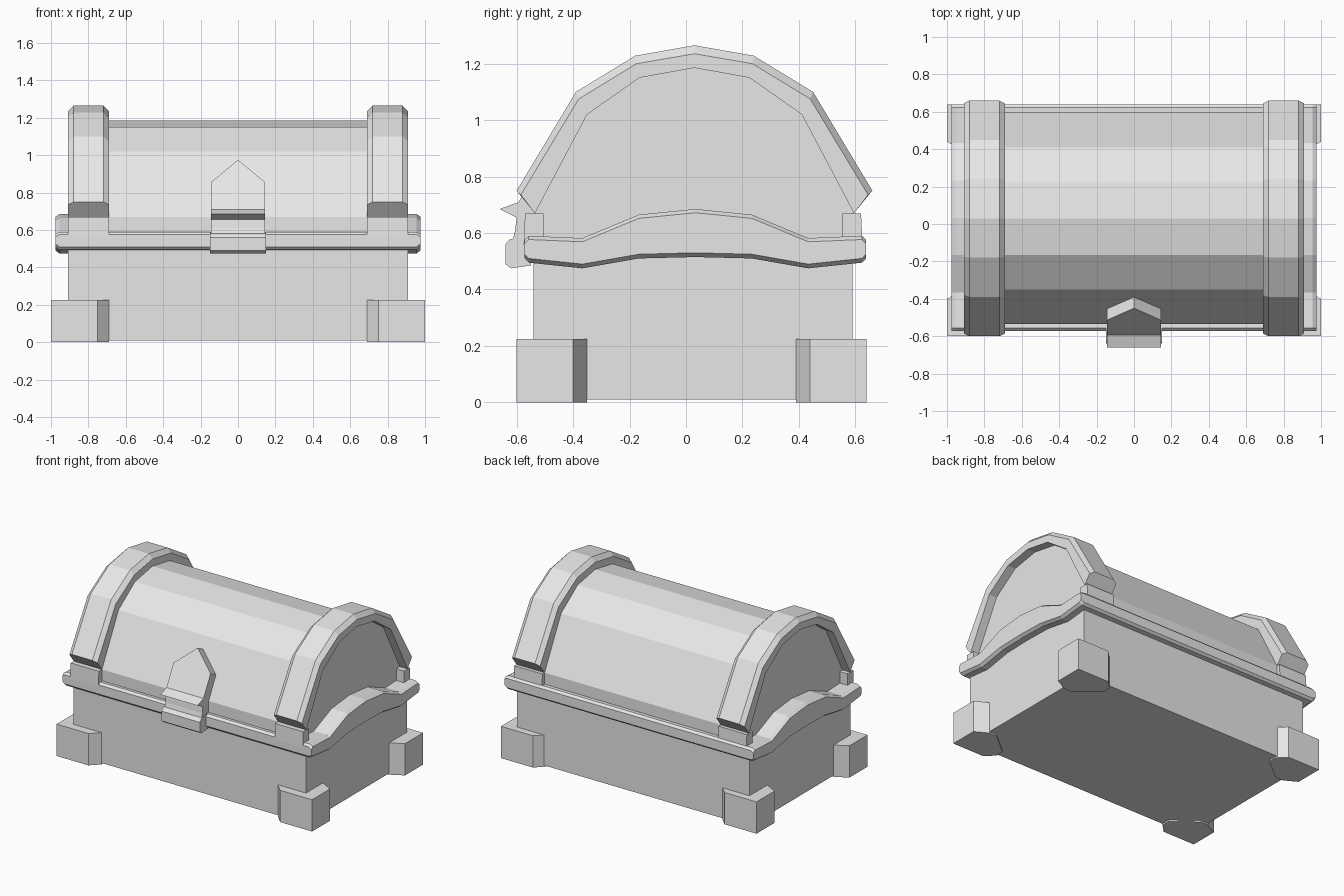
import bpy
import bmesh

cube = bpy.data.objects.get("Cube")
if cube:
    bpy.data.objects.remove(cube)

grey = bpy.data.materials.new("plain grey")
grey.use_nodes = True
grey.diffuse_color = (0.8, 0.8, 0.8, 1)
grey.node_tree.nodes["Principled BSDF"].inputs["Base Color"].default_value = (0.8, 0.8, 0.8, 1)


def loft(name, rings, mirror=(False, False), centre=0.0):
    """Solid through equal-length rings of points, capped at both ends."""
    bm = bmesh.new()
    rows = [[bm.verts.new(p) for p in ring] for ring in rings]
    n = len(rows[0])
    for a, b in zip(rows, rows[1:]):
        for i in range(n):
            j = (i + 1) % n
            bm.faces.new((a[i], a[j], b[j], b[i]))
    bm.faces.new(rows[0])
    bm.faces.new(rows[-1])
    bmesh.ops.recalc_face_normals(bm, faces=bm.faces)
    mesh = bpy.data.meshes.new(name)
    bm.to_mesh(mesh)
    bm.free()
    mesh.materials.append(grey)
    ob = bpy.data.objects.new(name, mesh)
    ob.location.y = centre
    bpy.context.collection.objects.link(ob)
    if any(mirror):
        mod = ob.modifiers.new("Mirror", "MIRROR")
        mod.use_axis = (mirror[0], mirror[1], False)
        mod.use_mirror_merge = False
    return ob


def prism(name, profile, x0, x1, **kw):
    """Side profile of (y, z) points pulled along x."""
    return loft(name, [[(x, y, z) for y, z in profile] for x in (x0, x1)], **kw)


def both_halves(half):
    """Front half of a (distance, z) arc, completed to the back."""
    return [(-d, z) for d, z in half] + [(d, z) for d, z in reversed(half[:-1])]


# Chest body
prism("body", [(-0.565, 0.01), (0.565, 0.01), (0.565, 0.55), (-0.565, 0.55)],
      -0.91, 0.91, centre=0.025)

# Corner feet, with sides tapering into the body
foot = [(-1, -0.62), (-0.75, -0.62), (-0.69, -0.56), (-0.69, -0.5),
        (-0.85, -0.37), (-0.91, -0.37), (-1, -0.42)]
loft("corner_feet", [[(x, y, z) for x, y in foot] for z in (0, 0.225)],
     mirror=(True, True), centre=0.02)

# Rim with a raised wave on each end and thin bevelled edges
wave = [(0.605, 0.575, 0.51), (0.59, 0.59, 0.495), (0.4, 0.582, 0.475),
        (0.2, 0.665, 0.51), (0, 0.685, 0.515)]
stations = [(-d, t, b) for d, t, b in wave] + [(d, t, b) for d, t, b in reversed(wave[:-1])]
rings = []
for y, top, bottom in stations:
    rings.append([(-0.955, y, top), (0.955, y, top), (0.975, y, top - 0.013),
                  (0.975, y, bottom + 0.015), (0.955, y, bottom),
                  (-0.955, y, bottom), (-0.975, y, bottom + 0.015),
                  (-0.975, y, top - 0.013)])
loft("rim", rings, centre=0.033)

# Faceted barrel lid
inner = both_halves([(0.565, 0.67), (0.38, 1.02), (0.195, 1.15), (0, 1.185)])
prism("lid", [(-0.565, 0.54)] + inner + [(0.565, 0.54)], -0.85, 0.85, centre=0.03)

# Bevelled arch bands at the ends of the lid
bevel = both_halves([(0.615, 0.735), (0.41, 1.075), (0.205, 1.2), (0, 1.235)])
outer = both_halves([(0.63, 0.75), (0.42, 1.1), (0.21, 1.228), (0, 1.265)])
loft("arch_bands",
     [[(0.69, *i), (0.69, *b), (0.72, *o), (0.88, *o), (0.91, *b), (0.91, *i)]
      for i, b, o in zip(inner, bevel, outer)],
     mirror=(True, False), centre=0.03)

# Small blocks below the bands
prism("band_blocks", [(-0.6, 0.56), (-0.53, 0.56), (-0.53, 0.67), (-0.595, 0.67)],
      0.69, 0.91, mirror=(True, True), centre=0.025)

# Pointed latch plate lying on the lid slope
plate = [(0, -0.45, 0.975), (0.145, -0.514, 0.855), (0.145, -0.595, 0.705),
         (-0.145, -0.595, 0.705), (-0.145, -0.514, 0.855)]
loft("latch_plate", [plate, [(x, y + 0.075, z - 0.04) for x, y, z in plate]])

# Latch lip and the tongue below it
prism("latch_lip", [(-0.592, 0.71), (-0.66, 0.685), (-0.6, 0.655), (-0.605, 0.61),
                    (-0.615, 0.57), (-0.52, 0.57), (-0.52, 0.69)], -0.145, 0.145)

# Catch on the rim
prism("latch_catch", [(-0.575, 0.59), (-0.625, 0.577), (-0.64, 0.56), (-0.64, 0.49),
                      (-0.62, 0.475), (-0.55, 0.485), (-0.53, 0.59)], -0.15, 0.15)
